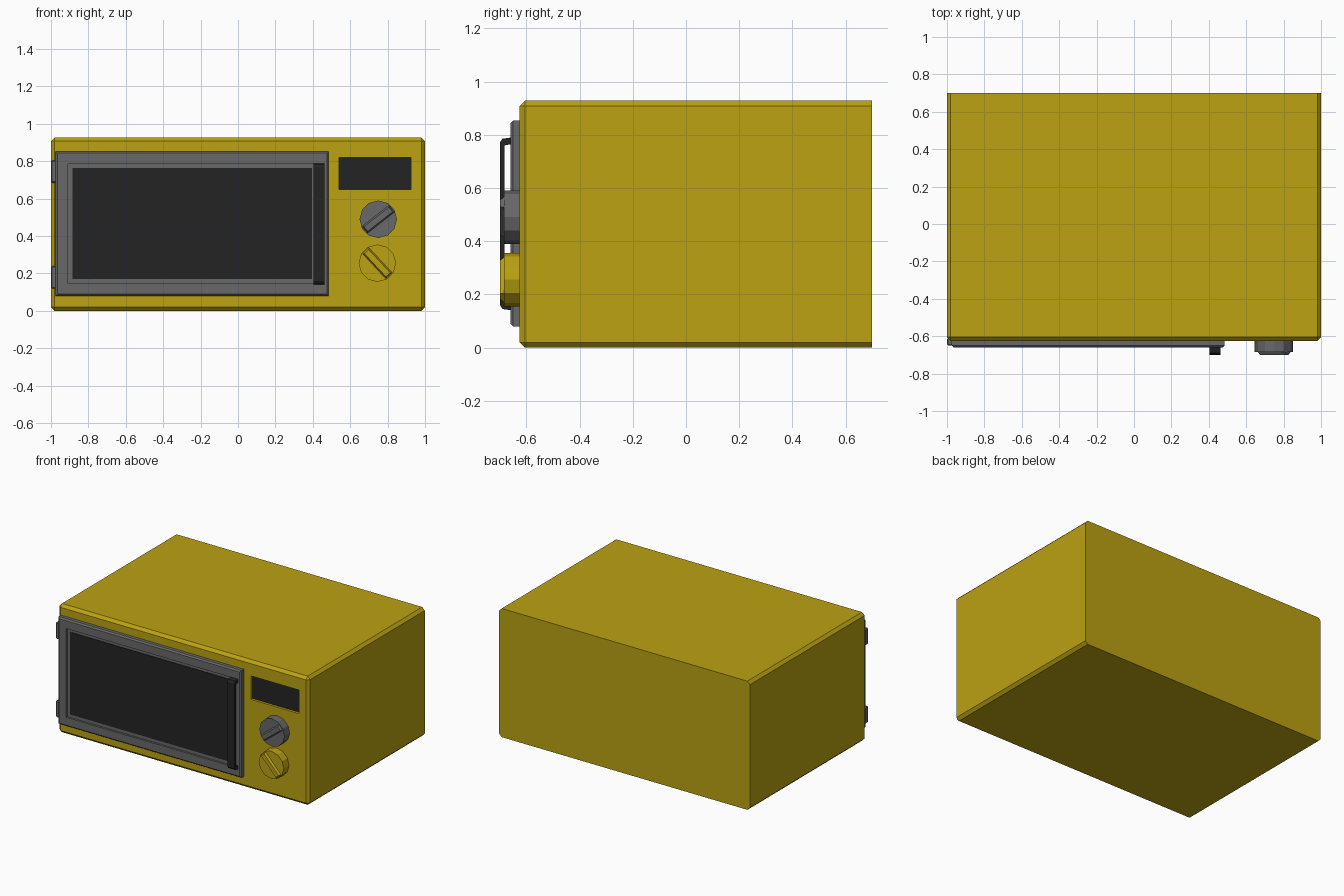
import bpy, bmesh, math
from mathutils import Matrix, Vector

if "Cube" in bpy.data.objects:
    bpy.data.objects.remove(bpy.data.objects["Cube"])


def material(name, rgb):
    m = bpy.data.materials.new(name)
    m.diffuse_color = (*rgb, 1)
    m.use_nodes = True
    m.node_tree.nodes["Principled BSDF"].inputs["Base Color"].default_value = m.diffuse_color
    return m


YELLOW = material("yellow_enamel", (0.50, 0.36, 0.006))
GREY = material("grey_metal", (0.14, 0.14, 0.14))
BLACK = material("black_plastic", (0.017, 0.017, 0.017))


def finish(name, bm, mat):
    bmesh.ops.recalc_face_normals(bm, faces=bm.faces)
    me = bpy.data.meshes.new(name)
    bm.to_mesh(me)
    bm.free()
    ob = bpy.data.objects.new(name, me)
    bpy.context.collection.objects.link(ob)
    if mat:
        me.materials.append(mat)
    return ob


def box_bm(x, y, z):
    bm = bmesh.new()
    bmesh.ops.create_cube(bm, size=1)
    for v in bm.verts:
        v.co = [r[0] if c < 0 else r[1] for r, c in zip((x, y, z), v.co)]
    return bm


def chamfer(bm, width, keep=lambda e: True):
    bmesh.ops.bevel(bm, geom=[e for e in bm.edges if keep(e)], offset=width,
                    segments=1, affect='EDGES', profile=0.5)


def box(name, x, y, z, mat, bevel=0):
    bm = box_bm(x, y, z)
    if bevel:
        chamfer(bm, bevel)
    return finish(name, bm, mat)


# Body: chamfered everywhere except around the flat back
bm = box_bm((-1, 1), (-0.625, 0.7), (0, 0.928))
chamfer(bm, 0.02, lambda e: any(v.co.y < 0 for v in e.verts))
body = finish("body", bm, YELLOW)

# Display recess cut into the control panel
cutter = box("display_cutter", (0.54, 0.925), (-0.8, -0.60), (0.65, 0.82), None)
cutter.hide_render = True
cutter.hide_set(True)
cut = body.modifiers.new("display_recess", 'BOOLEAN')
cut.object = cutter
cut.operation = 'DIFFERENCE'
cut.solver = 'EXACT'
box("display", (0.54, 0.925), (-0.607, -0.595), (0.65, 0.82), BLACK)

# Door: chamfered slab with its window opening inset from the front face
bm = box_bm((-0.975, 0.485), (-0.66, -0.625), (0.08, 0.853))
chamfer(bm, 0.01, lambda e: all(v.co.y < -0.64 for v in e.verts))
front = min(bm.faces, key=lambda f: f.calc_center_median().y)
bmesh.ops.inset_region(bm, faces=[front], thickness=0.08)
hole = bmesh.ops.extrude_discrete_faces(bm, faces=[front])["faces"][0]
bmesh.ops.translate(bm, verts=hole.verts, vec=(0, 0.014, 0))
finish("door", bm, GREY)
box("window", (-0.885, 0.395), (-0.65, -0.64), (0.17, 0.763), BLACK)

# Door handle: side profile of a bar with two returns, swept across x
profile = [(-0.655, 0.14), (-0.69, 0.145), (-0.70, 0.16), (-0.70, 0.77),
           (-0.69, 0.785), (-0.655, 0.79), (-0.655, 0.765), (-0.682, 0.76),
           (-0.682, 0.17), (-0.655, 0.165)]
bm = bmesh.new()
face = bm.faces.new([bm.verts.new((0.405, y, z)) for y, z in profile])
side = bmesh.ops.extrude_face_region(bm, geom=[face])["geom"]
bmesh.ops.translate(bm, vec=(0.057, 0, 0),
                    verts=[v for v in side if isinstance(v, bmesh.types.BMVert)])
finish("door_handle", bm, BLACK)

# Hinges on the left edge
for label, z in (("lower", 0.18), ("upper", 0.745)):
    box(label + "_hinge", (-1.0, -0.96), (-0.65, -0.61), (z - 0.06, z + 0.06), GREY, 0.006)


# Knobs: twelve-sided drum with a raised diagonal grip
def knob(name, x, z, degrees, mat):
    bm = bmesh.new()
    bmesh.ops.create_cone(bm, cap_ends=True, segments=12, radius1=0.1, radius2=0.1,
                          depth=0.065, matrix=Matrix.Translation((x, -0.6525, z))
                          @ Matrix.Rotation(math.pi / 2, 4, 'X'))
    finish(name, bm, mat)
    bm = box_bm((-0.094, 0.094), (-0.70, -0.68), (-0.026, 0.026))
    for v in bm.verts:
        if v.co.y < -0.69:
            v.co.x *= 0.9
            v.co.z *= 0.6
    turn = Matrix.Translation(Vector((x, 0, z))) @ Matrix.Rotation(-math.radians(degrees), 4, 'Y')
    bm.transform(turn)
    finish(name + "_grip", bm, mat)


knob("upper_knob", 0.75, 0.49, 38, GREY)
knob("lower_knob", 0.745, 0.255, -47, YELLOW)
